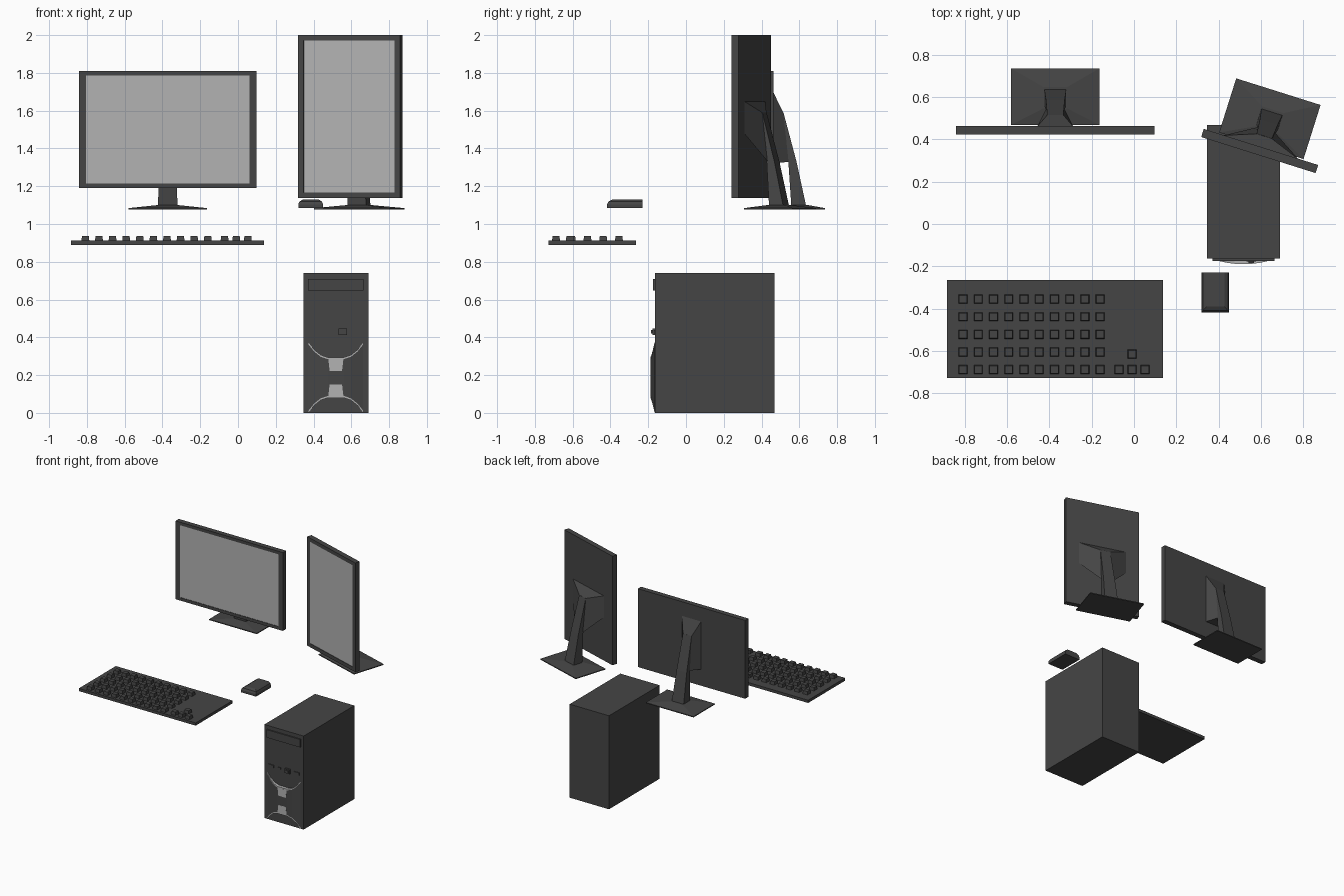
import bpy, bmesh, math
from mathutils import Matrix

if "Cube" in bpy.data.objects:
    bpy.data.objects.remove(bpy.data.objects["Cube"])


def material(name, v):
    m = bpy.data.materials.new(name)
    m.diffuse_color = (v, v, v, 1)
    m.use_nodes = True
    m.node_tree.nodes["Principled BSDF"].inputs["Base Color"].default_value = m.diffuse_color
    return m


DARK = material("dark_plastic", 0.06)
LIGHT = material("light_grey", 0.45)


def finish(bm, name, mat, matrix):
    bmesh.ops.recalc_face_normals(bm, faces=bm.faces)
    mesh = bpy.data.meshes.new(name)
    bm.to_mesh(mesh)
    bm.free()
    mesh.materials.append(mat)
    ob = bpy.data.objects.new(name, mesh)
    bpy.context.collection.objects.link(ob)
    ob.matrix_world = matrix
    return ob


def loft(name, rings, mat=DARK, matrix=Matrix()):
    """Skin equal-length rings of points and cap both ends."""
    bm = bmesh.new()
    vs = [[bm.verts.new(p) for p in r] for r in rings]
    n = len(vs[0])
    for a, b in zip(vs, vs[1:]):
        for i in range(n):
            j = (i + 1) % n
            bm.faces.new((a[i], a[j], b[j], b[i]))
    bm.faces.new(vs[0])
    bm.faces.new(vs[-1])
    return finish(bm, name, mat, matrix)


def ring_xz(hx, z0, z1, y):
    return [(-hx, y, z0), (hx, y, z0), (hx, y, z1), (-hx, y, z1)]


def ring_xy(x0, x1, y0, y1, z):
    return [(x0, y0, z), (x1, y0, z), (x1, y1, z), (x0, y1, z)]


def box(name, x, y, z, mat=DARK, matrix=Matrix()):
    return loft(name, [ring_xy(*x, *y, z[0]), ring_xy(*x, *y, z[1])], mat, matrix)


def monitor(name, loc, turn, w, z0, z1, bx, bz, mount_w, mount_z):
    m = Matrix.Translation((*loc, 0)) @ Matrix.Rotation(math.radians(turn), 4, 'Z')
    h, s = w / 2, w / 2 - bx
    # Bezel with a shallow recess, and the screen inside it
    loft(name + "_frame", [ring_xz(h, z0, z1, 0.02), ring_xz(h, z0, z1, -0.02),
                           ring_xz(s, z0 + bz, z1 - bz, -0.02),
                           ring_xz(s, z0 + bz, z1 - bz, -0.014)], DARK, m)
    box(name + "_screen", (-s, s), (-0.0165, -0.013), (z0 + bz, z1 - bz), LIGHT, m)
    # Tapered mount behind the panel
    half, mz = mount_w / 2, mount_z
    loft(name + "_mount", [ring_xz(half, mz[0], mz[1], 0.019),
                           [(-0.042, 0.105, 1.33), (0.042, 0.105, 1.33),
                            (0.038, 0.073, 1.59), (-0.038, 0.073, 1.59)]], DARK, m)
    # Bent neck
    loft(name + "_neck", [ring_xy(-a, a, y0, y1, z) for a, y0, y1, z in
                          [(0.052, 0.116, 0.195, 1.09), (0.044, 0.100, 0.143, 1.33),
                           (0.038, 0.068, 0.074, 1.59)]], DARK, m)
    # Foot plate rising slightly to the neck
    loft(name + "_base", [ring_xy(-0.209, 0.209, 0.026, 0.294, 1.077),
                          ring_xy(-0.209, 0.209, 0.026, 0.294, 1.084),
                          ring_xy(-0.055, 0.055, 0.105, 0.205, 1.1)], DARK, m)


monitor("wide_monitor", (-0.372, 0.442), 0, 0.94, 1.19, 1.81, 0.037, 0.024,
        0.17, (1.32, 1.70))
monitor("tall_monitor", (0.594, 0.345), -17.5, 0.567, 1.137, 2.0, 0.031, 0.029,
        0.37, (1.48, 1.65))

# Keyboard: slab, main key grid and arrow keys
box("keyboard_base", (-0.884, 0.138), (-0.727, -0.265), (0.89, 0.912))
keys = [(-0.808 + 0.072 * c, -0.355 - 0.0833 * r) for c in range(10) for r in range(5)]
keys += [(-0.071, -0.688), (-0.009, -0.688), (0.052, -0.688), (-0.009, -0.615)]
for i, (x, y) in enumerate(keys):
    a, b = 0.021, 0.018
    loft(f"key_{i + 1}", [ring_xy(x - a, x + a, y - a, y + a, 0.911),
                          ring_xy(x - b, x + b, y - b, y + b, 0.937)])

# Mouse: chamfered shell, blunt at the back
loft("mouse", [ring_xy(0.319, 0.450, -0.418, -0.23, 1.085),
               ring_xy(0.319, 0.450, -0.418, -0.23, 1.104),
               ring_xy(0.325, 0.444, -0.410, -0.23, 1.119),
               ring_xy(0.343, 0.428, -0.390, -0.23, 1.129)])

# Computer tower with drive bay, sockets and power button
FRONT = -0.164
box("tower_case", (0.346, 0.69), (FRONT, 0.469), (0, 0.74))
box("drive_bay", (0.37, 0.665), (FRONT - 0.01, FRONT + 0.01), (0.647, 0.71))
for i, (x0, x1, z0, z1, d) in enumerate([(0.385, 0.432, 0.420, 0.440, 0.006),
                                         (0.470, 0.490, 0.423, 0.437, 0.006),
                                         (0.532, 0.576, 0.412, 0.447, 0.014),
                                         (0.607, 0.653, 0.420, 0.440, 0.006)]):
    box(f"front_button_{i + 1}", (x0, x1), (FRONT - d, FRONT + 0.01), (z0, z1))
box("power_button_cap", (0.542, 0.566), (FRONT - 0.021, FRONT), (0.420, 0.439))

# Bulging lower fascia between two curved light trims
CX, CZ = 0.518, 0.187
curve = [(-0.145, 0.175, 0.002), (-0.115, 0.138, 0.010), (-0.08, 0.110, 0.018),
         (-0.042, 0.097, 0.023)]
curve += [(-x, h, d) for x, h, d in reversed(curve)]
loft("lower_fascia", [[(CX + x, FRONT + 0.01, CZ - h), (CX + x, FRONT - d, CZ - h),
                       (CX + x, FRONT - d, CZ + h), (CX + x, FRONT + 0.01, CZ + h)]
                      for x, h, d in curve])
for side, s in (("upper", 1), ("lower", -1)):
    loft(side + "_trim", [[(CX + x, FRONT + 0.01, CZ + s * h),
                           (CX + x, FRONT - d - 0.001, CZ + s * h),
                           (CX + x, FRONT - d - 0.001, CZ + s * (h + 0.01)),
                           (CX + x, FRONT + 0.01, CZ + s * (h + 0.01))]
                          for x, h, d in curve], LIGHT)
    loft(side + "_badge_plate", [[(CX - 0.04, y, CZ + s * 0.098), (CX + 0.04, y, CZ + s * 0.098),
                                  (CX + 0.033, y, CZ + s * 0.036),
                                  (CX - 0.033, y, CZ + s * 0.036)]
                                 for y in (FRONT, FRONT - 0.0245)], LIGHT)
